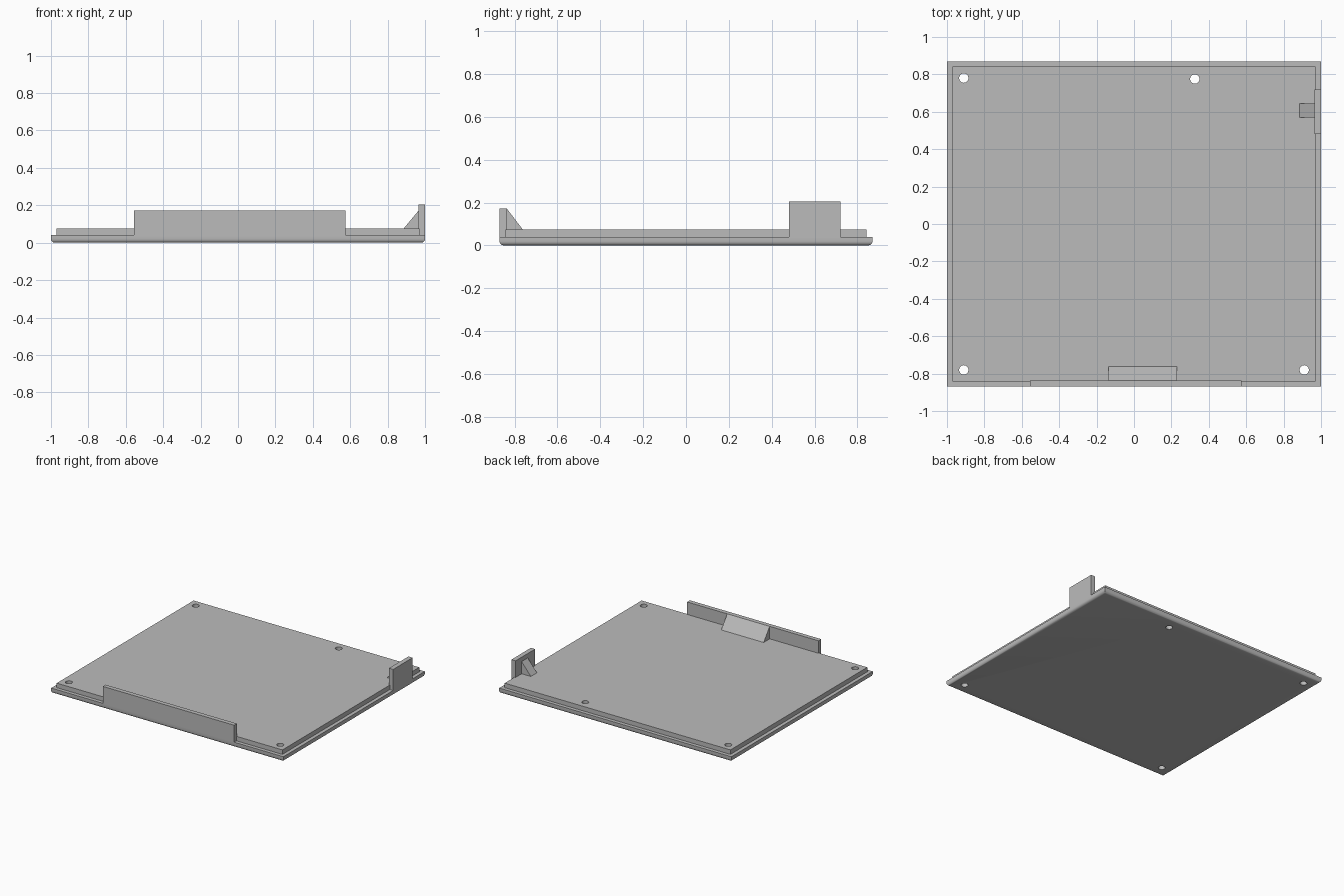
import bpy, bmesh

if "Cube" in bpy.data.objects:
    bpy.data.objects.remove(bpy.data.objects["Cube"])

grey = bpy.data.materials.new("light_grey")
grey.diffuse_color = (0.5, 0.5, 0.5, 1)
grey.use_nodes = True
grey.node_tree.nodes["Principled BSDF"].inputs["Base Color"].default_value = grey.diffuse_color


def add_object(name, bm):
    bmesh.ops.recalc_face_normals(bm, faces=bm.faces)
    mesh = bpy.data.meshes.new(name)
    bm.to_mesh(mesh)
    bm.free()
    mesh.materials.append(grey)
    ob = bpy.data.objects.new(name, mesh)
    bpy.context.collection.objects.link(ob)
    return ob


def box_bm(lo, hi):
    bm = bmesh.new()
    bmesh.ops.create_cube(bm, size=1)
    for v in bm.verts:
        v.co = [lo[i] if v.co[i] < 0 else hi[i] for i in range(3)]
    return bm


def prism(name, corners, offset):
    """Extrude a planar outline along an offset."""
    bm = bmesh.new()
    face = bm.faces.new([bm.verts.new(c) for c in corners])
    ext = bmesh.ops.extrude_face_region(bm, geom=[face])
    moved = [g for g in ext["geom"] if isinstance(g, bmesh.types.BMVert)]
    bmesh.ops.translate(bm, verts=moved, vec=offset)
    return add_object(name, bm)


LEDGE, TOP = 0.04, 0.075

# Lid plate: flat slab with a raised, inset centre and a rounded bottom rim
bm = box_bm((-1, -0.87, 0), (1, 0.87, LEDGE))
top = max(bm.faces, key=lambda f: f.calc_center_median().z)
bmesh.ops.inset_region(bm, faces=[top], thickness=0.04)
ext = bmesh.ops.extrude_face_region(bm, geom=[top])
bmesh.ops.translate(bm, vec=(0, 0, TOP - LEDGE),
                    verts=[g for g in ext["geom"] if isinstance(g, bmesh.types.BMVert)])
if top.is_valid:
    bmesh.ops.delete(bm, geom=[top], context='FACES_ONLY')
rim = [e for e in bm.edges if all(v.co.z < 0.001 for v in e.verts)]
bmesh.ops.bevel(bm, geom=rim, offset=0.02, segments=4, profile=0.5, affect='EDGES')
plate = add_object("lid_plate", bm)

# Screw holes drilled through the plate
cutters = []
for x, y in ((-0.91, 0.78), (0.325, 0.775), (-0.91, -0.78), (0.91, -0.78)):
    bm = bmesh.new()
    bmesh.ops.create_cone(bm, cap_ends=True, segments=32, radius1=0.025,
                          radius2=0.025, depth=0.4)
    bmesh.ops.translate(bm, verts=bm.verts, vec=(x, y, 0.05))
    cutter = add_object("hole_cutter", bm)
    cutter.hide_render = True
    mod = plate.modifiers.new("hole", 'BOOLEAN')
    mod.operation, mod.solver, mod.object = 'DIFFERENCE', 'EXACT', cutter
    cutters.append(cutter)
bpy.context.view_layer.update()
drilled = bpy.data.meshes.new_from_object(
    plate.evaluated_get(bpy.context.evaluated_depsgraph_get()))
plate.modifiers.clear()
plate.data = drilled
for cutter in cutters:
    bpy.data.objects.remove(cutter)

# Upright tabs on the front and right edges
add_object("front_tab", box_bm((-0.555, -0.87, LEDGE), (0.575, -0.836, 0.172)))
add_object("right_tab", box_bm((0.964, 0.48, LEDGE), (1, 0.72, 0.204)))

# Sloped braces behind the tabs
prism("front_brace", [(-0.135, -0.836, LEDGE), (-0.135, -0.762, LEDGE),
                      (-0.135, -0.762, TOP), (-0.135, -0.836, 0.172)], (0.365, 0, 0))
prism("right_brace", [(0.964, 0.57, LEDGE), (0.885, 0.57, LEDGE),
                      (0.885, 0.57, TOP), (0.964, 0.57, 0.17)], (0, 0.075, 0))

# Smooth only the rounded rim and hole walls
bpy.ops.object.select_all(action='DESELECT')
plate.select_set(True)
bpy.context.view_layer.objects.active = plate
bpy.ops.object.shade_smooth_by_angle(angle=0.6)
